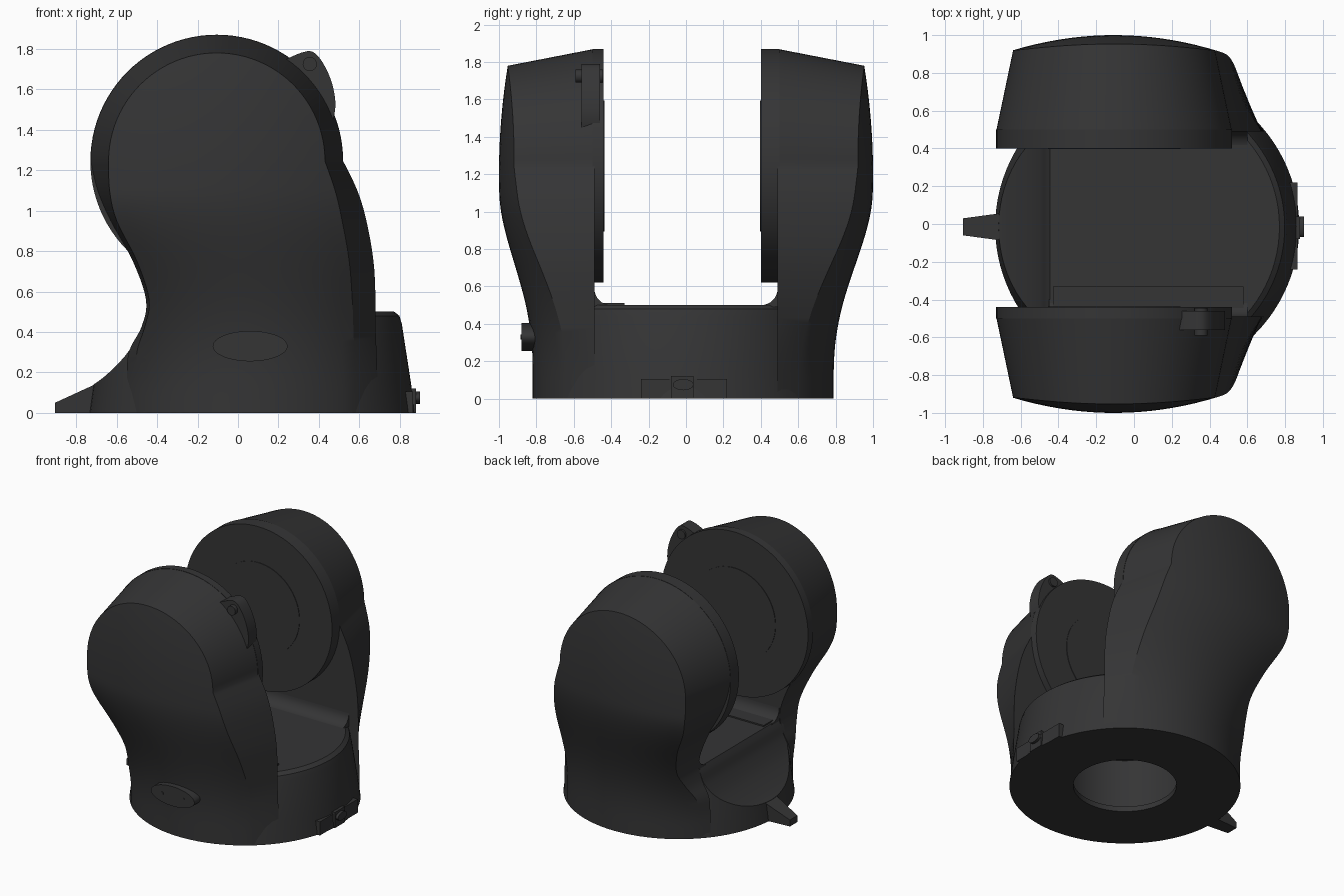
import bpy, bmesh
from math import sin, cos, pi, sqrt, radians
from mathutils import Vector

if "Cube" in bpy.data.objects:
    bpy.data.objects.remove(bpy.data.objects["Cube"])

mat = bpy.data.materials.new("black_plastic")
mat.diffuse_color = (0.035, 0.035, 0.036, 1)
mat.use_nodes = True
mat.node_tree.nodes["Principled BSDF"].inputs["Base Color"].default_value = mat.diffuse_color
CX, CY, R = 0.07, -0.015, 0.805      # base circle
DX, DZ, DR = -0.105, 1.245, 0.625    # round head of each arm


def smooth(ob, angle):
    bpy.ops.object.select_all(action='DESELECT')
    ob.select_set(True)
    bpy.context.view_layer.objects.active = ob
    bpy.ops.object.shade_smooth_by_angle(angle=radians(angle))


def loft(name, rings, angle=30):
    bm = bmesh.new()
    vs = [[bm.verts.new(p) for p in r] for r in rings]
    n = len(vs[0])
    for a, b in zip(vs, vs[1:]):
        for i in range(n):
            j = (i + 1) % n
            bm.faces.new((a[i], a[j], b[j], b[i]))
    bm.faces.new(vs[0])
    bm.faces.new(vs[-1])
    bmesh.ops.remove_doubles(bm, verts=bm.verts, dist=0.0005)
    bmesh.ops.recalc_face_normals(bm, faces=bm.faces)
    me = bpy.data.meshes.new(name)
    bm.to_mesh(me)
    bm.free()
    me.materials.append(mat)
    ob = bpy.data.objects.new(name, me)
    bpy.context.collection.objects.link(ob)
    smooth(ob, angle)
    return ob


def prism(name, pts, lo, hi, axis='Y'):
    put = {'X': lambda a, b, d: (d, a, b), 'Y': lambda a, b, d: (a, d, b)}[axis]
    return loft(name, [[put(a, b, d) for a, b in pts] for d in (lo, hi)])


def ellipse(cx, cy, rx, ry, n=64):
    return [(cx + rx * cos(2 * pi * i / n), cy + ry * sin(2 * pi * i / n)) for i in range(n)]


def lathe(name, profile, n=96):
    return loft(name, [[(x, y, z) for x, y in ellipse(CX, CY, r, r, n)] for r, z in profile])


def box(x0, x1, z0, z1):
    return [(x0, z0), (x1, z0), (x1, z1), (x0, z1)]


def spline(pts, k=5):
    pts = [Vector(p) for p in pts]
    out = []
    for i in range(len(pts) - 1):
        a, b, c, d = pts[max(i - 1, 0)], pts[i], pts[i + 1], pts[min(i + 2, len(pts) - 1)]
        for s in range(k):
            t = s / k
            out.append(0.5 * (2 * b + (c - a) * t + (2 * a - 5 * b + 4 * c - d) * t * t
                              + (3 * b - a - 3 * c + d) * t ** 3))
    return out + [pts[-1]]


def cut(ob, cutter):
    m = ob.modifiers.new("cut", 'BOOLEAN')
    m.operation, m.object, m.solver = 'DIFFERENCE', cutter, 'EXACT'
    bpy.context.view_layer.objects.active = ob
    bpy.ops.object.modifier_apply(modifier=m.name)
    bpy.data.objects.remove(cutter)


def outer_y(x, z, side):
    # round at the foot, bulging shell higher up
    t = min(max((z - 0.1) / 1.0, 0), 1)
    w = t * t * (3 - 2 * t)
    circ = sqrt(R * R - (x - CX) ** 2) + side * CY
    flat = 1 - 0.28 * (x - DX) ** 2 - 0.14 * (z - 1.2) ** 2
    return side * (circ * (1 - w) + flat * w)


# arm sections: (z, inner left, crease left, crease right, inner right)
table = [(0, -.55, -.50, .58, .69), (.15, -.55, -.50, .58, .69), (.3, -.54, -.50, .575, .685),
         (.43, -.475, -.46, .57, .68), (.56, -.455, -.44, .565, .68), (.75, -.52, -.50, .55, .67),
         (.95, -.63, -.60, .515, .635), (1.1, -.695, -.635, .48, .59),
         (DZ, DX - DR, DX - .535, DX + .535, DX + DR)]
cols = [spline([(r[0], r[c], 0) for r in table]) for c in range(1, 5)]
sections = [(cols[0][i].x, cols[0][i].x) + tuple(c[i].y for c in cols)
            for i in range(len(cols[0]))]
for i in range(1, 25):
    a = pi / 2 * i / 24
    ri, ro = DR * cos(a), .535 * cos(a)
    sections.append((DZ + DR * sin(a), DZ + .535 * sin(a), DX - ri, DX - ro, DX + ro, DX + ri))

WALL, MID = 0.49, 18
for side, label in ((-1, "front"), (1, "back")):
    # curved arm, lofted upward from foot to round head
    rings = []
    for zi, zo, xl, cl, cr, xr in sections:
        xs = [cl + (cr - cl) * i / MID for i in range(MID + 1)]
        rings.append([(xl, side * WALL, zi)] + [(x, outer_y(x, zo, side), zo) for x in xs]
                     + [(xr, side * WALL, zi)])
    loft(label + "_arm", rings, 25)

    # pivot disc with raised centre on the inner face
    face = 0.44 if side < 0 else 0.40
    prism(label + "_pivot_disc", ellipse(DX, DZ, DR, DR, 96), side * face, side * (WALL + .01))
    prism(label + "_pivot_hub", ellipse(DX, DZ, .35, .35), side * (face - .004), side * (face + .01))

    # rounded corner between arm wall and deck
    arc = [(side * (.40 + .09 * cos(a)), .59 - .09 * sin(a)) for a in
           [pi / 2 * i / 8 for i in range(9)]]
    prism(label + "_corner_fillet", [(side * .5, .59)] + arc + [(side * .40, .49), (side * .5, .49)],
          -.45, .6, 'X')

# round base, swept away on the left, hollow from below
base = lathe("base", ((R, 0), (.785, .15), (.74, .44), (.728, .48), (.70, .502)))
sweep = spline([(-.76, .11), (-.66, .18), (-.56, .28), (-.495, .38), (-.465, .46), (-.44, .51)], 6)
cut(base, prism("sweep_cutter", [(p.x, p.y) for p in sweep] + [(-.44, .8), (-1.2, .8), (-1.2, .11)],
                -1, 1))
cut(base, lathe("cavity_cutter", ((.36, -.1), (.36, .04), (.45, .041), (.45, .46)), 64))
smooth(base, 35)

# low ledge on the deck beside the front arm
prism("deck_ledge", box(-.43, .58, .49, .512), -.46, -.33)

# pointer tab on the left
tab = [(-.905, 0), (-.905, .05), (-.72, .135), (-.6, .19), (-.6, 0)]
loft("pointer_tab", [[(x, -.015 + s * (.045 if x < -.8 else .07), z) for x, z in tab]
                     for s in (-1, 1)])

# hinge lug and pin on the front arm
lug = spline([(.22, 1.74), (.31, 1.78), (.37, 1.785), (.42, 1.73), (.465, 1.63), (.482, 1.52),
              (.465, 1.43)], 4)
prism("hinge_lug", [(p.x, p.y) for p in lug] + [(.36, 1.4), (.2, 1.6)], -.56, -.46)
prism("hinge_pin", ellipse(.355, 1.725, .035, .035, 24), -.59, -.445)

# oval plate with two screws
prism("oval_plate", ellipse(.06, .33, .185, .075), -.88, -.76)
for x in (-.03, .15):
    prism("plate_screw", ellipse(x, .33, .013, .013, 16), -.884, -.87)

# latch at the right foot of the base
for y0, y1, top, x1 in ((-.24, -.08, .105, .865), (-.08, .04, .12, .88), (.04, .22, .105, .865)):
    prism("latch_panel", box(y0, y1, 0, top), .78, x1, 'X')
prism("latch_button", ellipse(-.015, .075, .055, .03, 24), .86, .9, 'X')
